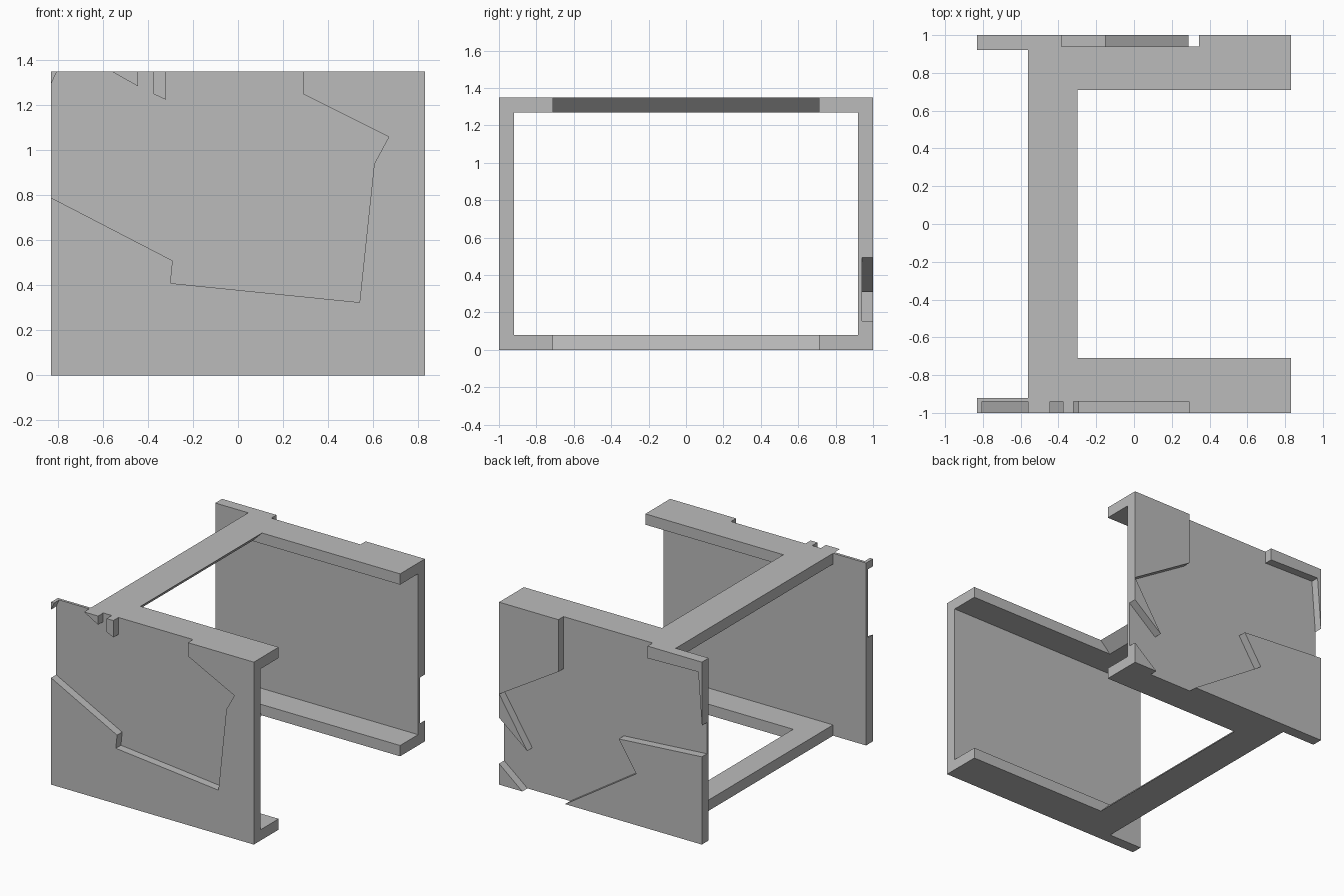
import bpy
import bmesh
from mathutils import Vector

cube = bpy.data.objects.get("Cube")
if cube:
    bpy.data.objects.remove(cube, do_unlink=True)

W, D, H = 0.83, 1.0, 1.35      # half width, half depth, height
T = 0.08                       # wall thickness
INLAY = 0.06                   # depth of the sunken panels

grey = bpy.data.materials.new("plain_grey")
grey.use_nodes = True
colour = (0.5, 0.5, 0.5, 1)
grey.diffuse_color = colour
grey.node_tree.nodes["Principled BSDF"].inputs["Base Color"].default_value = colour


def prism(name, outline, y0, y1):
    """Extrude an x-z outline from y0 to y1."""
    bm = bmesh.new()
    face = bm.faces.new([bm.verts.new((x, y0, z)) for x, z in outline])
    new = bmesh.ops.extrude_face_region(bm, geom=[face])["geom"]
    verts = [v for v in new if isinstance(v, bmesh.types.BMVert)]
    bmesh.ops.translate(bm, vec=Vector((0, y1 - y0, 0)), verts=verts)
    bmesh.ops.recalc_face_normals(bm, faces=bm.faces[:])
    mesh = bpy.data.meshes.new(name)
    bm.to_mesh(mesh)
    bm.free()
    obj = bpy.data.objects.new(name, mesh)
    bpy.context.collection.objects.link(obj)
    mesh.materials.append(grey)
    return obj


def box(x0, x1, z0, z1):
    return [(x0, z0), (x1, z0), (x1, z1), (x0, z1)]


def cut(target, name, outline, y0, y1):
    """Subtract a prism from the target and discard the cutter."""
    cutter = prism(name, outline, y0, y1)
    mod = target.modifiers.new(name, "BOOLEAN")
    mod.operation = "DIFFERENCE"
    mod.solver = "EXACT"
    mod.object = cutter
    bpy.context.view_layer.objects.active = target
    bpy.ops.object.modifier_apply(modifier=mod.name)
    bpy.data.objects.remove(cutter, do_unlink=True)


# Solid block that becomes the two side walls and the two C-shaped frames
body = prism("bracket_frame", box(-W, W, 0, H), -D, D)

# Tunnel through the block, leaving walls, roof and floor
cut(body, "tunnel", box(-1, 1, T, H - T), -D + T, D - T)

# Opening between the arms, with the crossbars chamfered on the inside
opening = [(1, -0.1), (-0.2, -0.1), (-0.4, 0.1),
           (-0.4, H - 0.1), (-0.2, H + 0.1), (1, H + 0.1)]
cut(body, "arm_opening", opening, -0.71, 0.71)

# Space outside the crossbars
cut(body, "outer_notch", box(-1, -0.56, -0.1, H + 0.1), -D + T, D - T)

# Sunken panel of the front wall
front_inlay = [(-0.9, 0.826), (-0.29, 0.51), (-0.30, 0.41), (0.54, 0.325),
               (0.605, 0.94), (0.67, 1.06), (0.29, 1.25), (0.29, 1.45),
               (-0.32, 1.45), (-0.32, 1.225), (-0.375, 1.25), (-0.375, 1.45),
               (-0.445, 1.45), (-0.445, 1.285), (-0.737, 1.45),
               (-0.76, 1.45), (-0.9, 1.14)]
cut(body, "front_inlay", front_inlay, -D - 0.1, -D + INLAY)

# Sunken panel of the back wall
back_inlay = [(0.345, 1.45), (0.345, 0.964), (0.829, 0.67), (0.60, 0.31),
              (0.9, 0.551), (0.9, 0.212), (0.517, -0.1), (0.443, -0.1),
              (-0.293, 0.38), (-0.15, 0.60), (-0.84, 0.65), (-0.84, 0.75),
              (-0.80, 1.27), (-0.385, 1.26), (-0.385, 1.45)]
cut(body, "back_inlay", back_inlay, D - INLAY, D + 0.1)
